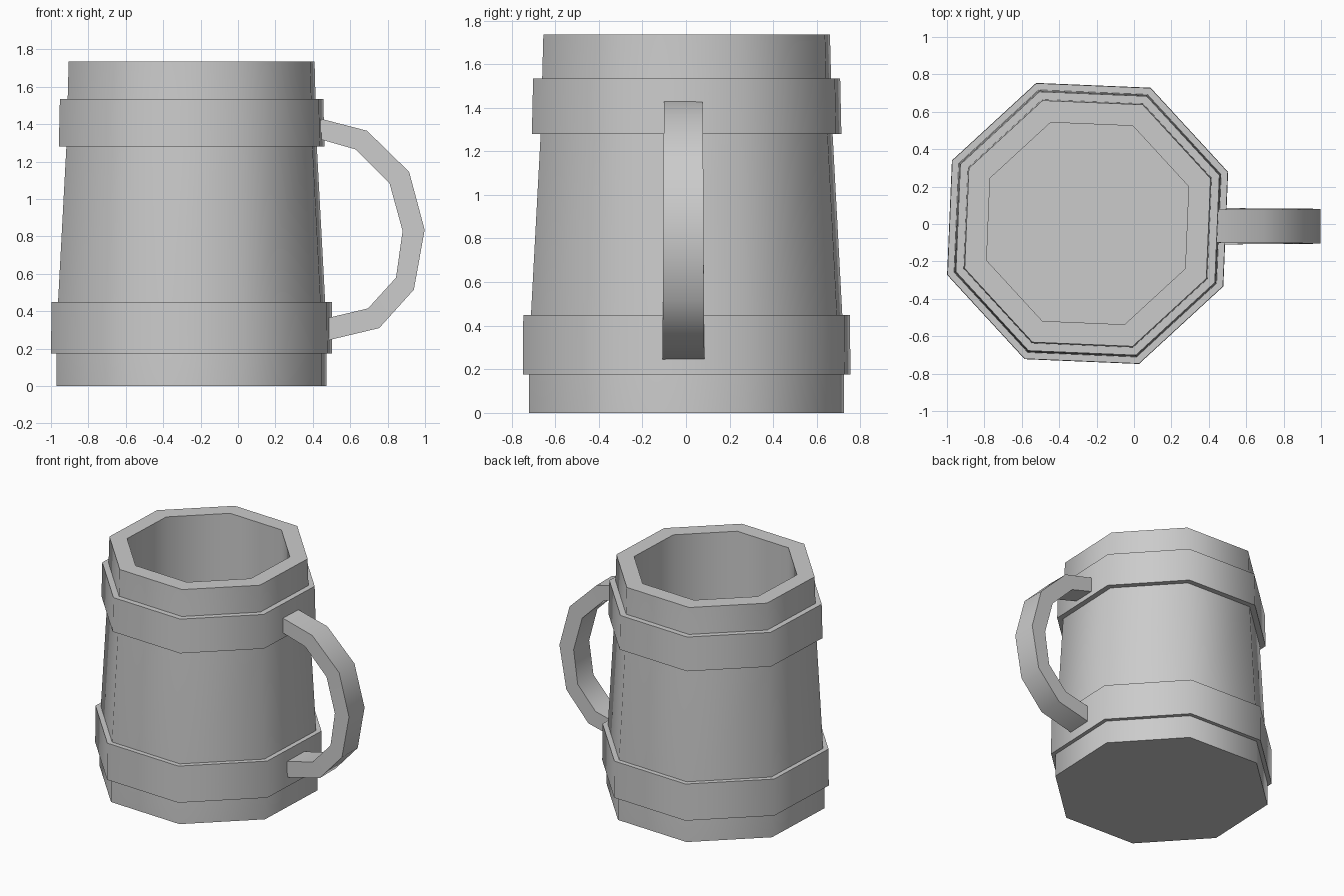
import bpy
import bmesh
from math import cos, sin, radians
from mathutils import Vector

cube = bpy.data.objects.get("Cube")
if cube:
    bpy.data.objects.remove(cube, do_unlink=True)

SIDES = 8
TURN = radians(20.1)
CENTRE = Vector((-0.248, 0.003, 0))

grey = bpy.data.materials.new("light grey")
grey.use_nodes = True
COLOUR = (0.6, 0.6, 0.6, 1)
grey.diffuse_color = COLOUR
grey.node_tree.nodes["Principled BSDF"].inputs["Base Color"].default_value = COLOUR


def finish(name, bm):
    """Turn a bmesh into a smooth object with sharp rims."""
    bmesh.ops.recalc_face_normals(bm, faces=bm.faces[:])
    mesh = bpy.data.meshes.new(name)
    bm.to_mesh(mesh)
    bm.free()
    mesh.materials.append(grey)
    obj = bpy.data.objects.new(name, mesh)
    bpy.context.collection.objects.link(obj)
    bpy.ops.object.select_all(action='DESELECT')
    obj.select_set(True)
    bpy.context.view_layer.objects.active = obj
    bpy.ops.object.shade_smooth_by_angle(angle=radians(50))
    return obj


def skin(bm, rings, closed):
    """Join successive vertex loops; close the ends with caps or a loop."""
    pairs = list(zip(rings, rings[1:]))
    if closed:
        pairs.append((rings[-1], rings[0]))
    else:
        bm.faces.new(rings[0])
        bm.faces.new(rings[-1])
    for a, b in pairs:
        n = len(a)
        for i in range(n):
            j = (i + 1) % n
            bm.faces.new((a[i], a[j], b[j], b[i]))


def lathe(name, profile, closed):
    """Sweep (radius, height) points around the octagon."""
    bm = bmesh.new()
    angles = [TURN + radians(360 / SIDES * i) for i in range(SIDES)]
    rings = [[bm.verts.new(CENTRE + Vector((r * cos(a), r * sin(a), z)))
              for a in angles] for r, z in profile]
    skin(bm, rings, closed)
    return finish(name, bm)


# Hollow tapered body: outer wall, rim, inner wall and floor
lathe("mug_body", [(0.769, 0), (0.769, 0.3), (0.713, 1.28), (0.70, 1.735),
                   (0.575, 1.735), (0.575, 0.16)], closed=False)

# Raised hoops around the body
lathe("lower_band", [(0.80, 0.175), (0.798, 0.45), (0.70, 0.45), (0.70, 0.175)], closed=True)
lathe("upper_band", [(0.756, 1.28), (0.75, 1.535), (0.65, 1.535), (0.65, 1.28)], closed=True)

# Handle: square bar between an outer and an inner arc, slightly wider below
outer = [(0.42, 1.435), (0.69, 1.365), (0.915, 1.145), (0.998, 0.835),
         (0.94, 0.515), (0.755, 0.31), (0.42, 0.23)]
inner = [(0.42, 1.325), (0.63, 1.265), (0.81, 1.085), (0.88, 0.83),
         (0.845, 0.58), (0.695, 0.415), (0.42, 0.35)]
bm = bmesh.new()
rings = []
for k, ((xo, zo), (xi, zi)) in enumerate(zip(outer, inner)):
    half = 0.088 + 0.0015 * k
    lo, hi = -0.012 - half, -0.012 + half
    rings.append([bm.verts.new(p) for p in
                  ((xo, lo, zo), (xo, hi, zo), (xi, hi, zi), (xi, lo, zi))])
skin(bm, rings, closed=False)
finish("handle", bm)
